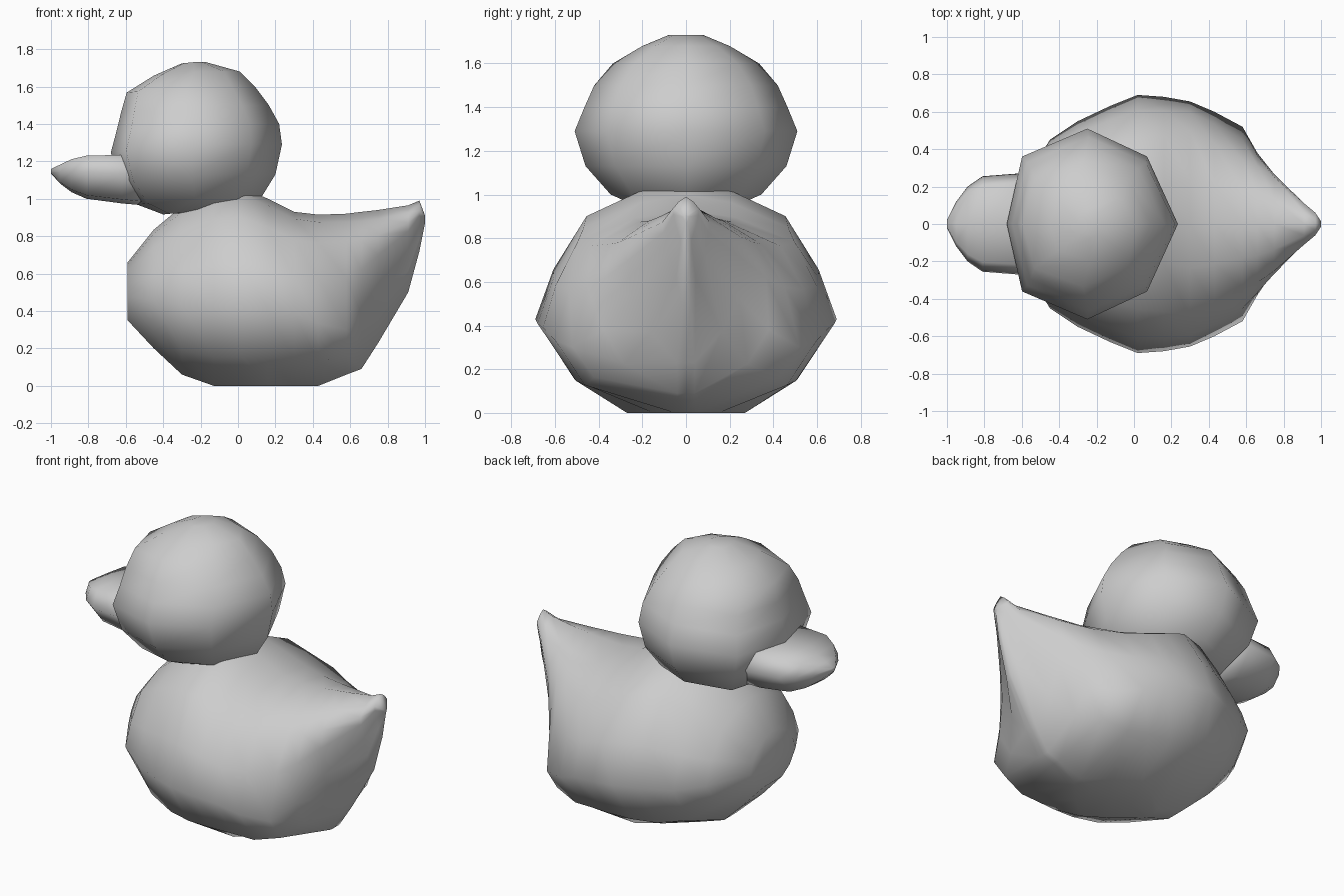
import bpy, bmesh, math

cube = bpy.data.objects.get("Cube")
if cube:
    bpy.data.objects.remove(cube, do_unlink=True)

grey = bpy.data.materials.new("light grey")
grey.use_nodes = True
colour = (0.61, 0.61, 0.61, 1)
grey.diffuse_color = colour
grey.node_tree.nodes["Principled BSDF"].inputs["Base Color"].default_value = colour


def loft(name, rings):
    """Skin a list of equal-length closed rings and cap both ends."""
    bm = bmesh.new()
    rows = [[bm.verts.new(p) for p in ring] for ring in rings]
    n = len(rows[0])
    for a, b in zip(rows, rows[1:]):
        for i in range(n):
            j = (i + 1) % n
            bm.faces.new((a[i], a[j], b[j], b[i]))
    bm.faces.new(rows[0])
    bm.faces.new(rows[-1])
    bmesh.ops.recalc_face_normals(bm, faces=bm.faces)
    mesh = bpy.data.meshes.new(name)
    bm.to_mesh(mesh)
    bm.free()
    mesh.materials.append(grey)
    mesh.shade_smooth()
    obj = bpy.data.objects.new(name, mesh)
    bpy.context.collection.objects.link(obj)
    return obj


def section(x, w, z0, z1, half):
    """Mirror a half outline (width, height fractions) into a ring across x."""
    right = [(x, w * a, z0 + (z1 - z0) * b) for a, b in half]
    left = [(x, -y, z) for x, y, z in reversed(right) if abs(y) > 1e-6]
    return right + left


# Body: outlines for chest, back, rump and tail tip, blended along the length
OUTLINES = [
    [(.74, .145), (1, .405), (.88, .62), (.66, .85), (.28, .965), (0, 1)],
    [(.74, .15), (1, .42), (.91, .63), (.76, .84), (.36, .96), (0, 1)],
    [(.81, .12), (1, .28), (.87, .6), (.66, .83), (.35, .95), (0, 1)],
    [(.4, .25), (.75, .5), (.95, .7), (1, .8), (.55, .92), (0, 1)]]
BODY = [  # x, half width, bottom, top, outline position, base half width
    (-.59, .22, .35, .66, 0, .09), (-.45, .45, .2, .835, 0, .1),
    (-.3, .55, .06, .96, 0, .06), (-.13, .63, 0, 1.05, 0, .05),
    (.02, .69, 0, 1.06, 0, .18), (.16, .68, 0, 1.0, .3, .27),
    (.3, .655, 0, .93, 1, .15), (.43, .6, 0, .915, 1.4, .05),
    (.58, .52, .06, .92, 2, .04), (.66, .41, .09, .93, 2.3, .04),
    (.75, .29, .23, .94, 2.6, .04), (.91, .11, .5, .965, 3, .02),
    (.97, .06, .72, .99, 3, .015), (1.0, .015, .87, .91, 3, .004)]
rings = []
for x, w, z0, z1, pos, base in BODY:
    k = min(int(pos), len(OUTLINES) - 2)
    t = pos - k
    half = [(a + (c - a) * t, b + (d - b) * t)
            for (a, b), (c, d) in zip(OUTLINES[k], OUTLINES[k + 1])]
    rings.append(section(x, w, z0, z1, [(0, 0), (base / w, 0)] + half))
loft("body", rings)

# Head: stacked eight-sided rings, squarer and slightly lowered at the front
HEAD = [  # z, front x, back x, half width
    (.935, -.40, 0, .2), (1.0, -.54, .12, .345), (1.13, -.635, .2, .46),
    (1.29, -.68, .235, .51), (1.4, -.65, .22, .465), (1.5, -.625, .165, .42),
    (1.6, -.595, .09, .335), (1.68, -.45, .01, .2), (1.73, -.3, -.17, .08)]
rings = []
for z, front, back, w in HEAD:
    mid = front * .53 + back * .47
    f, b = front - mid, back - mid
    xs = [b, b * .66, 0, f * .81, f, f * .81, 0, b * .66]
    rings.append([(mid + x, w * math.sin(i * math.pi / 4), z + .1 * min(x, 0))
                  for i, x in enumerate(xs)])
loft("head", rings)

# Beak: flattened loft with raised side edges
BILL = [(0, 0), (.6, .08), (1, .6), (.8, .98), (0, .96)]
BEAK = [(-.45, .22, .96, 1.2), (-.62, .27, .975, 1.24), (-.81, .255, 1.0, 1.235),
        (-.89, .2, 1.035, 1.215), (-.95, .12, 1.08, 1.185), (-1.0, .02, 1.135, 1.16)]
loft("beak", [section(*b, BILL) for b in BEAK])
